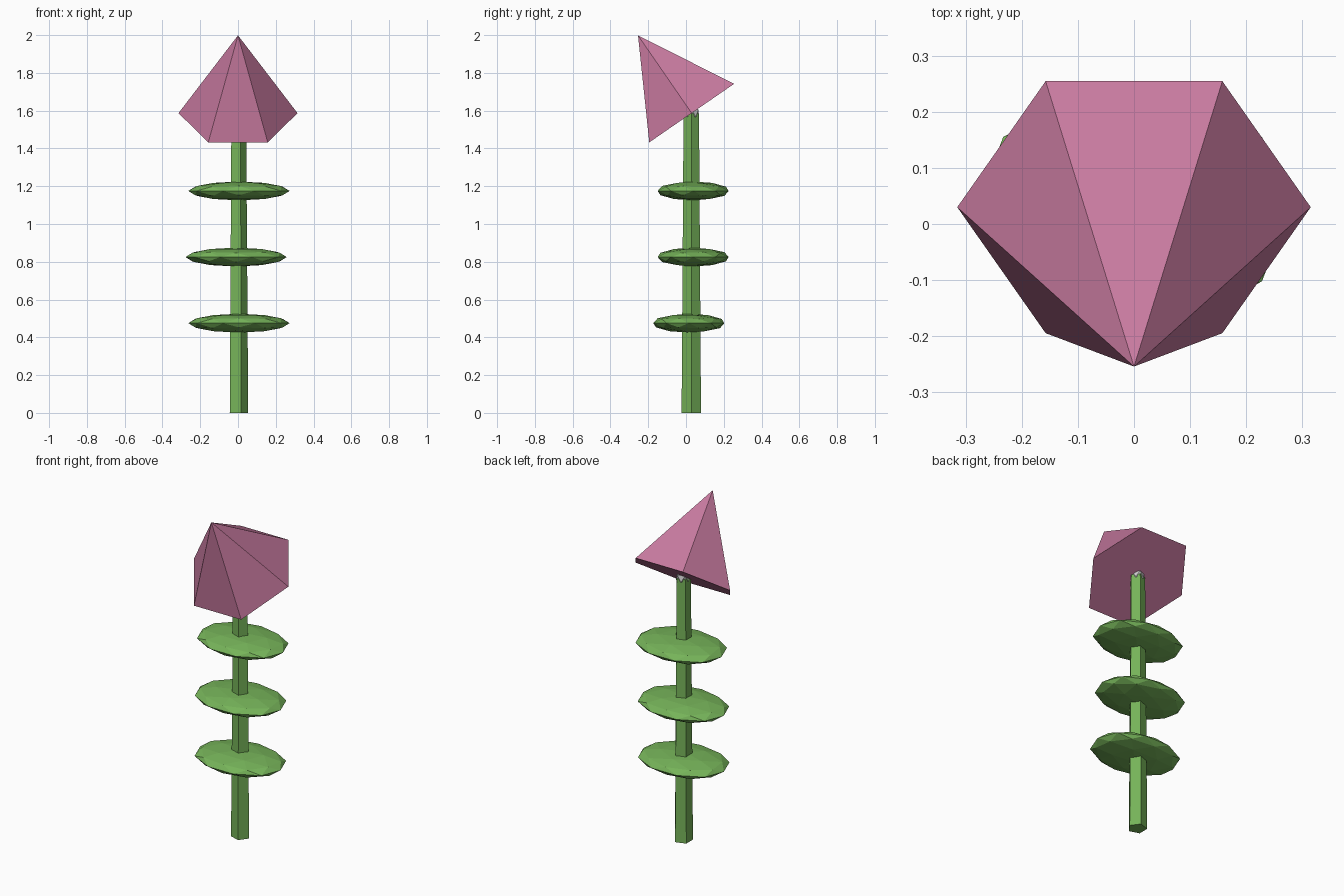
import bpy, bmesh
from math import sin, cos, pi, atan2
from mathutils import Matrix

if "Cube" in bpy.data.objects:
    bpy.data.objects.remove(bpy.data.objects["Cube"])


def material(name, rgb):
    m = bpy.data.materials.new(name)
    m.diffuse_color = (*rgb, 1)
    m.use_nodes = True
    m.node_tree.nodes["Principled BSDF"].inputs["Base Color"].default_value = m.diffuse_color
    return m


def finish(bm, name, mat=None):
    bmesh.ops.recalc_face_normals(bm, faces=bm.faces)
    me = bpy.data.meshes.new(name)
    bm.to_mesh(me)
    bm.free()
    ob = bpy.data.objects.new(name, me)
    bpy.context.collection.objects.link(ob)
    if mat:
        me.materials.append(mat)
    return ob


def taper(name, sides, r0, r1, height, mat):
    """Closed cone or frustum with its first corner on +x, base at z = 0."""
    bm = bmesh.new()

    def ring(r, z):
        return [bm.verts.new((r * cos(2 * pi * i / sides), r * sin(2 * pi * i / sides), z))
                for i in range(sides)]
    low = ring(r0, 0)
    bm.faces.new(low)
    top = ring(r1, height) if r1 else [bm.verts.new((0, 0, height))]
    if r1:
        bm.faces.new(top)
    for i in range(sides):
        j = (i + 1) % sides
        bm.faces.new([low[i], low[j]] + ([top[j], top[i]] if r1 else top))
    return finish(bm, name, mat)


green = material("plant_green", (0.18, 0.45, 0.10))
petal_pink = material("petal_pink", (0.58, 0.195, 0.35))
CY = 0.028

# Five-sided tapering stem
stem = taper("stem", 5, 0.054, 0.043, 1.585, green)
stem.location = (0, CY, 0)

# Six-sided flower head leaning to the front
head = taper("flower_head", 6, 0.315, 0, 0.5, petal_pink)
head.location = (0, 0.03, 1.587)
head.rotation_euler.x = 0.604

# Small grey joint under the head
bm = bmesh.new()
bmesh.ops.create_icosphere(bm, subdivisions=1, radius=0.042)
joint = finish(bm, "joint")
joint.location = (0, 0.03, 1.587)

# Three flattened, slightly squared leaf discs
for i, (x, y, z) in enumerate([(0.005, 0.015, 0.475), (-0.01, 0.038, 0.825), (0.005, 0.038, 1.175)]):
    bm = bmesh.new()
    bmesh.ops.create_icosphere(bm, subdivisions=2, radius=1)
    bmesh.ops.rotate(bm, verts=bm.verts, matrix=Matrix.Rotation(pi / 10 * (-1) ** i, 3, 'Z'))
    for v in bm.verts:
        k = 1 + 0.03 * abs(sin(2 * atan2(v.co.y, v.co.x)))
        v.co = (v.co.x * k * 0.268, v.co.y * k * 0.194, v.co.z * 0.05)
    leaf = finish(bm, f"leaf_{i + 1}", green)
    leaf.location = (x, y, z)
